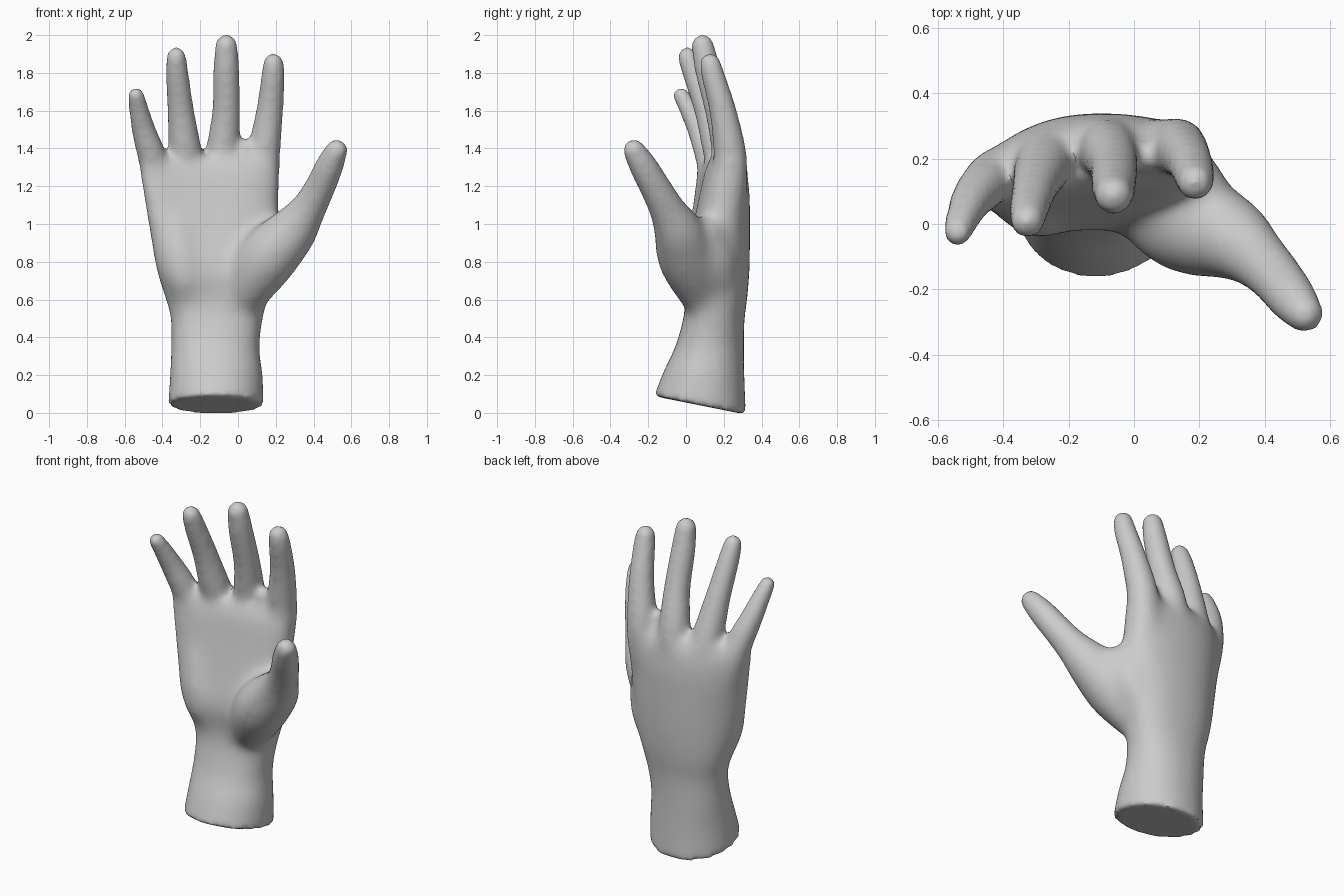
import bpy, bmesh, math
from mathutils import Vector

cube = bpy.data.objects.get("Cube")
if cube:
    bpy.data.objects.remove(cube, do_unlink=True)

skin = bpy.data.materials.new("plain grey")
skin.use_nodes = True
GREY = (0.6, 0.6, 0.6, 1)
skin.diffuse_color = GREY
skin.node_tree.nodes["Principled BSDF"].inputs["Base Color"].default_value = GREY
skin.node_tree.nodes["Principled BSDF"].inputs["Roughness"].default_value = 0.7

SIDES = 32
bm = bmesh.new()


def spline(rows, steps=6):
    """Smooth interpolation through rows of numbers."""
    out = []
    for i in range(len(rows) - 1):
        p0, p1 = rows[max(i - 1, 0)], rows[i]
        p2, p3 = rows[i + 1], rows[min(i + 2, len(rows) - 1)]
        for k in range(steps):
            t = k / steps
            out.append([0.5 * (2 * b + (c - a) * t + (2 * a - 5 * b + 4 * c - d) * t * t
                               + (3 * b - a - 3 * c + d) * t ** 3)
                        for a, b, c, d in zip(p0, p1, p2, p3)])
    return out + [list(rows[-1])]


def loft(rings):
    """Skin a stack of equal rings and cap both ends."""
    rows = [[bm.verts.new(p) for p in ring] for ring in rings]
    for a, b in zip(rows, rows[1:]):
        for i in range(SIDES):
            j = (i + 1) % SIDES
            bm.faces.new((a[i], a[j], b[j], b[i]))
    bm.faces.new(rows[0][::-1])
    bm.faces.new(rows[-1])


def limb(rows):
    """Tapered tube through (x, y, z, radius) with a domed tip."""
    pts = spline(rows)
    end, r = Vector(pts[-1][:3]), pts[-1][3]
    d = (end - Vector(pts[-2][:3])).normalized()
    for k in range(1, 6):
        a = k / 5.5 * math.pi / 2
        pts.append([*(end + d * r * math.sin(a)), r * math.cos(a)])
    rings = []
    for i, p in enumerate(pts):
        t = Vector(pts[min(i + 1, len(pts) - 1)][:3]) - Vector(pts[max(i - 1, 0)][:3])
        t.normalize()
        u = Vector((0, 1, 0)).cross(t).normalized()
        v = t.cross(u)
        rings.append([Vector(p[:3]) + p[3] * (u * math.cos(w) + v * math.sin(w))
                      for w in (2 * math.pi * k / SIDES for k in range(SIDES))])
    loft(rings)


def slab(rows):
    """Wrist and palm: z, x min, x max, y front, y back, tilt, little-finger droop, roundness."""
    rings = []
    for z, x0, x1, y0, y1, tilt, droop, power in spline(rows):
        xc, yc = (x0 + x1) / 2, (y0 + y1) / 2
        ring = []
        for i in range(SIDES):
            w = 2 * math.pi * i / SIDES
            c, s = math.cos(w), math.sin(w)
            x = xc + (x1 - x0) / 2 * math.copysign(abs(c) ** power, c)
            y = yc + (y1 - y0) / 2 * math.copysign(abs(s) ** power, s)
            zz = z - tilt * (y - yc)
            y -= droop * max(0, -0.12 - x) ** 2
            ring.append(Vector((x, y, zz)))
        rings.append(ring)
    loft(rings)


# Wrist and palm
slab([
    (0.040, -0.370, 0.137, -0.170, 0.318, 0.2, 0.0, 0.95),
    (0.20, -0.360, 0.130, -0.118, 0.310, 0.1, 0.0, 0.95),
    (0.35, -0.354, 0.114, -0.058, 0.307, 0.0, 0.0, 0.92),
    (0.50, -0.358, 0.134, -0.015, 0.311, 0.0, 0.1, 0.88),
    (0.60, -0.385, 0.158, -0.005, 0.325, 0.0, 0.3, 0.84),
    (0.75, -0.432, 0.190, -0.020, 0.337, 0.0, 0.6, 0.82),
    (0.95, -0.468, 0.212, 0.025, 0.340, 0.0, 0.7, 0.82),
    (1.15, -0.503, 0.222, 0.070, 0.338, 0.0, 0.7, 0.82),
    (1.27, -0.518, 0.222, 0.095, 0.322, 0.0, 0.7, 0.84),
    (1.35, -0.500, 0.200, 0.130, 0.285, 0.0, 0.7, 0.88),
])

# Fingers, from the knuckle to the tip
limb([(0.11, 0.225, 1.10, 0.09), (0.128, 0.235, 1.27, 0.095), (0.140, 0.230, 1.40, 0.086),
      (0.168, 0.195, 1.60, 0.072), (0.185, 0.145, 1.78, 0.063), (0.187, 0.128, 1.85, 0.056)])
limb([(-0.09, 0.235, 1.10, 0.09), (-0.085, 0.235, 1.27, 0.096), (-0.078, 0.220, 1.41, 0.088),
      (-0.062, 0.175, 1.60, 0.075), (-0.062, 0.115, 1.82, 0.069), (-0.062, 0.088, 1.945, 0.06)])
limb([(-0.25, 0.22, 1.10, 0.09), (-0.267, 0.205, 1.27, 0.094), (-0.280, 0.175, 1.39, 0.088),
      (-0.303, 0.115, 1.60, 0.071), (-0.322, 0.045, 1.79, 0.062), (-0.327, 0.008, 1.885, 0.053)])
limb([(-0.39, 0.16, 1.10, 0.08), (-0.43, 0.148, 1.26, 0.084), (-0.463, 0.115, 1.38, 0.076),
      (-0.500, 0.070, 1.50, 0.064), (-0.528, 0.010, 1.62, 0.052), (-0.540, -0.025, 1.68, 0.045)])
# Raised web between index and middle finger
limb([(0.03, 0.20, 1.20, 0.08), (0.035, 0.205, 1.32, 0.065), (0.036, 0.205, 1.40, 0.05)])

# Thumb with its fleshy base
limb([(-0.03, 0.13, 0.50, 0.08), (0.07, 0.060, 0.69, 0.140), (0.165, 0.005, 0.83, 0.160),
      (0.283, -0.040, 0.96, 0.135), (0.368, -0.100, 1.078, 0.098), (0.433, -0.163, 1.195, 0.083),
      (0.485, -0.228, 1.31, 0.075), (0.522, -0.275, 1.39, 0.060)])
# Web between thumb and index finger
limb([(0.04, 0.19, 0.60, 0.09), (0.13, 0.15, 0.80, 0.12), (0.20, 0.11, 0.95, 0.09)])
# Pad below the little finger
limb([(-0.23, 0.14, 0.54, 0.08), (-0.28, 0.065, 0.72, 0.11), (-0.32, 0.085, 0.92, 0.10),
      (-0.34, 0.12, 1.08, 0.08)])

bmesh.ops.recalc_face_normals(bm, faces=bm.faces)
mesh = bpy.data.meshes.new("hand")
bm.to_mesh(mesh)
bm.free()
mesh.materials.append(skin)
hand = bpy.data.objects.new("hand", mesh)
bpy.context.collection.objects.link(hand)
bpy.context.view_layer.objects.active = hand
hand.select_set(True)

# Fuse the parts into one skin
fuse = hand.modifiers.new("fuse", 'REMESH')
fuse.mode = 'VOXEL'
fuse.voxel_size = 0.016
bpy.ops.object.modifier_apply(modifier="fuse")


def ramp(v, a, b):
    return min(1, max(0, (v - a) / (b - a)))


# Soften the palm strongly, fading out towards wrist, fingers and thumb tip
palm = hand.vertex_groups.new(name="palm")
for v in hand.data.vertices:
    x, y, z = v.co
    weight = ramp(z, 0.32, 0.55) * ramp(z, 1.42, 1.25) * ramp(x, 0.42, 0.28)
    palm.add([v.index], weight, 'REPLACE')
soften = hand.modifiers.new("soften palm", 'SMOOTH')
soften.factor = 0.5
soften.iterations = 50
soften.vertex_group = "palm"
blend = hand.modifiers.new("blend", 'SMOOTH')
blend.factor = 0.5
blend.iterations = 14
bpy.ops.object.modifier_apply(modifier="soften palm")
bpy.ops.object.modifier_apply(modifier="blend")
bpy.ops.object.shade_smooth_by_angle(angle=math.radians(40))
